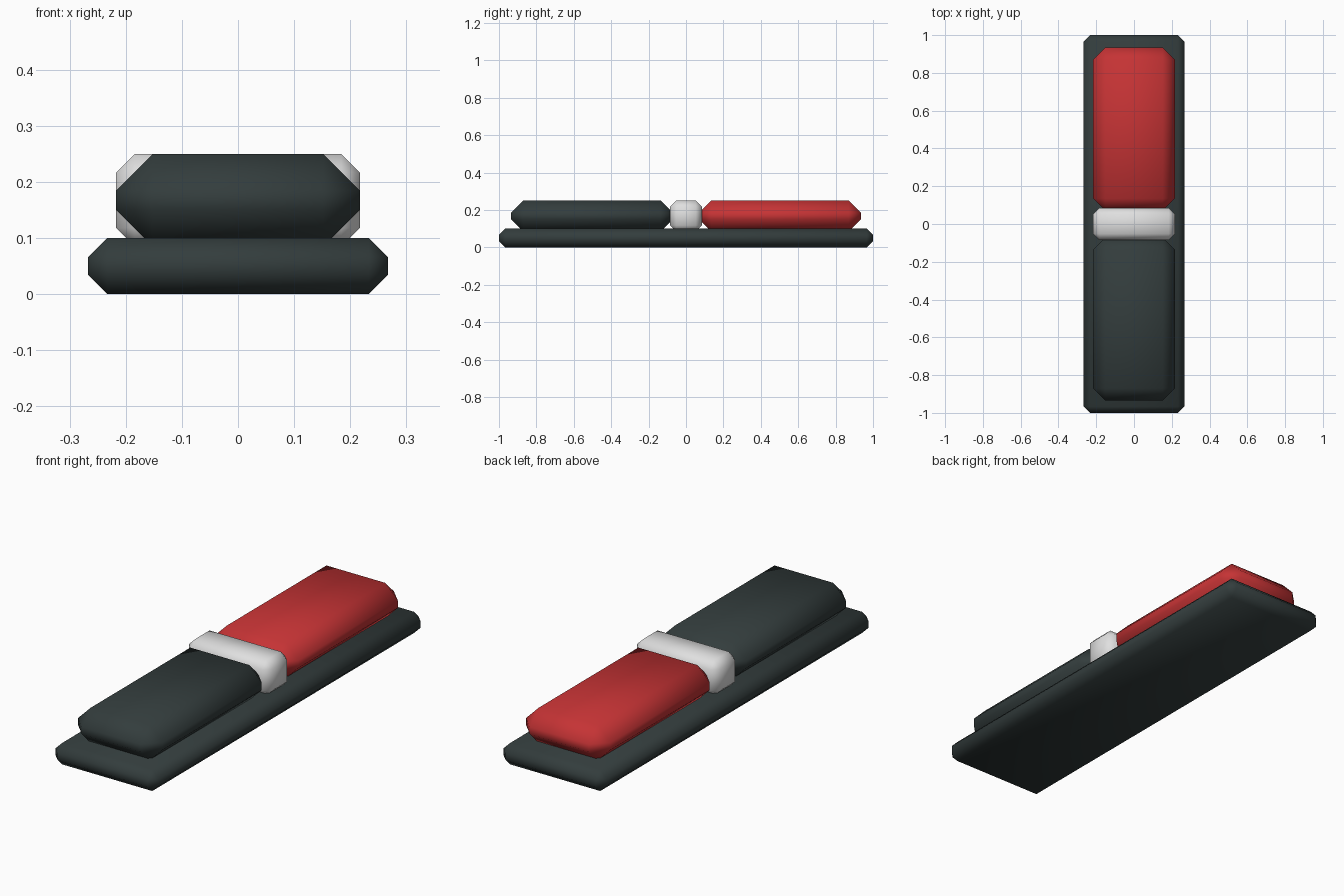
import bpy

default = bpy.data.objects.get("Cube")
if default:
    bpy.data.objects.remove(default, do_unlink=True)


def make_material(name, rgb):
    mat = bpy.data.materials.new(name)
    mat.use_nodes = True
    mat.diffuse_color = (*rgb, 1)
    mat.node_tree.nodes["Principled BSDF"].inputs["Base Color"].default_value = (*rgb, 1)
    return mat


def chamfered_block(name, x, y, z, chamfer, mat):
    """Box spanning the given (min, max) ranges, with one flat cut along every edge."""
    spans = (x, y, z)
    bpy.ops.mesh.primitive_cube_add(size=1, location=[(a + b) / 2 for a, b in spans])
    block = bpy.context.object
    block.name = name
    block.scale = [b - a for a, b in spans]
    bpy.ops.object.transform_apply(location=False, rotation=False, scale=True)
    bevel = block.modifiers.new("Chamfer", "BEVEL")
    bevel.width = chamfer
    bevel.segments = 1
    bevel.limit_method = "NONE"
    bpy.ops.object.modifier_apply(modifier=bevel.name)
    block.data.materials.append(mat)
    bpy.ops.object.shade_smooth()
    return block


charcoal = make_material("charcoal", (0.033, 0.046, 0.046))
red = make_material("red", (0.56, 0.033, 0.035))
pale_grey = make_material("pale grey", (0.74, 0.74, 0.74))

# Base plate
chamfered_block("base_plate", (-0.267, 0.267), (-1, 1), (0, 0.1), 0.034, charcoal)

# Front and back pads, sunk slightly into the plate
half_width, depth = (-0.217, 0.217), (0.085, 0.25)
chamfered_block("front_pad", half_width, (-0.935, -0.07), depth, 0.065, charcoal)
chamfered_block("back_pad", half_width, (0.07, 0.935), depth, 0.065, red)

# Divider between the pads
chamfered_block("centre_divider", half_width, (-0.085, 0.085), depth, 0.033, pale_grey)
